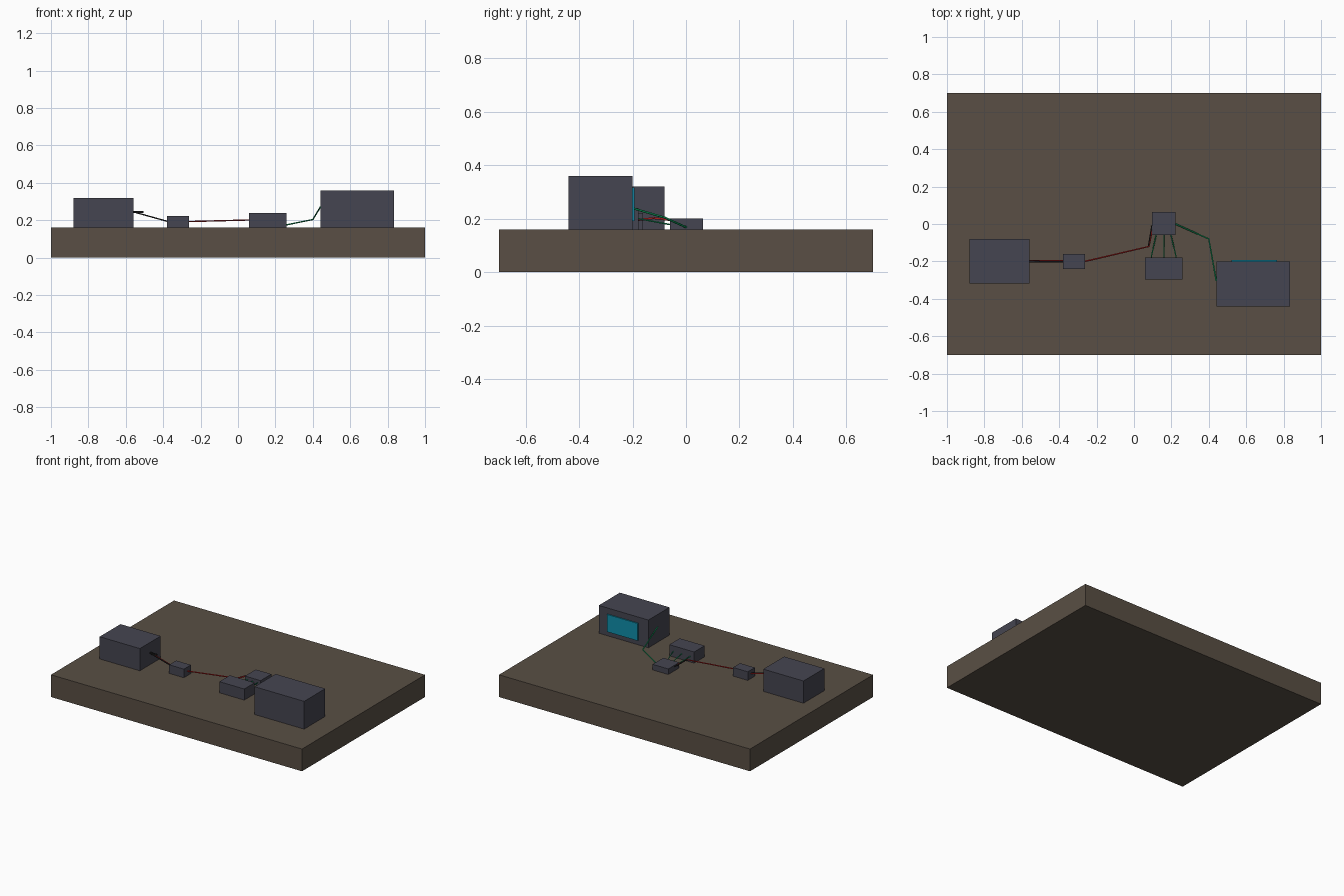
import bpy
from mathutils import Vector

if "Cube" in bpy.data.objects:
    bpy.data.objects.remove(bpy.data.objects["Cube"])


def material(name, rgb):
    m = bpy.data.materials.new(name)
    m.diffuse_color = (*rgb, 1)
    m.use_nodes = True
    m.node_tree.nodes["Principled BSDF"].inputs["Base Color"].default_value = m.diffuse_color
    return m


BROWN = material("board_brown", (0.100, 0.078, 0.058))
SLATE = material("slate_grey", (0.060, 0.060, 0.082))
CYAN = material("screen_cyan", (0.005, 0.27, 0.40))
RED = material("wire_red", (0.50, 0.015, 0.015))
BLACK = material("wire_black", (0.012, 0.012, 0.012))
GREEN = material("wire_green", (0.005, 0.38, 0.12))


def box(name, low, high, mat):
    """Box spanning two opposite corners."""
    low, high = Vector(low), Vector(high)
    bpy.ops.mesh.primitive_cube_add(size=1, location=(low + high) / 2)
    ob = bpy.context.object
    ob.name = name
    ob.scale = high - low
    bpy.ops.object.transform_apply(location=False, rotation=False, scale=True)
    ob.data.materials.append(mat)


def wire(name, points, mat, radius=0.004):
    """Thin round cable through a few points."""
    cu = bpy.data.curves.new(name, 'CURVE')
    cu.dimensions = '3D'
    cu.bevel_depth = radius
    cu.bevel_resolution = 1
    cu.use_fill_caps = True
    sp = cu.splines.new('POLY')
    sp.points.add(len(points) - 1)
    for p, co in zip(sp.points, points):
        p.co = (*co, 1)
    cu.materials.append(mat)
    bpy.context.collection.objects.link(bpy.data.objects.new(name, cu))


TOP = 0.16

# Base board
box("base_board", (-1, -0.7, 0), (1, 0.7, TOP), BROWN)

# Component housings
box("power_pack", (-0.88, -0.317, TOP), (-0.56, -0.08, 0.32), SLATE)
box("switch_block", (-0.38, -0.24, TOP), (-0.263, -0.16, 0.222), SLATE)
box("control_unit", (0.097, -0.06, TOP), (0.222, 0.063, 0.2), SLATE)
box("sensor_block", (0.06, -0.297, TOP), (0.258, -0.178, 0.24), SLATE)
box("display_housing", (0.44, -0.44, TOP), (0.835, -0.2, 0.36), SLATE)

# Screen on the back of the display housing
box("display_screen", (0.52, -0.2, 0.192), (0.765, -0.192, 0.317), CYAN)

# Power cables and the short terminal
box("power_terminal", (-0.56, -0.204, 0.239), (-0.505, -0.194, 0.249), BLACK)
wire("power_lead_red", [(-0.56, -0.196, 0.245), (-0.38, -0.196, 0.195)], RED, 0.003)
wire("power_lead_black", [(-0.56, -0.203, 0.245), (-0.38, -0.203, 0.195)], BLACK)
wire("supply_wire_red", [(-0.263, -0.2, 0.193), (0.08, -0.12, 0.202),
                         (0.1, -0.02, 0.19)], RED)
wire("supply_wire_black", [(0.078, -0.118, 0.202), (0.096, -0.01, 0.19)], BLACK)

# Signal wires between control unit and sensor block
for i, (x0, x1) in enumerate([(0.118, 0.092), (0.16, 0.16), (0.198, 0.226)]):
    wire(f"signal_wire_{i + 1}", [(x0, -0.06, 0.178), (x1, -0.178, 0.2)], GREEN, 0.003)

# Display cable
wire("display_cable", [(0.222, 0, 0.168), (0.4, -0.08, 0.204),
                       (0.44, -0.305, 0.27)], GREEN)
